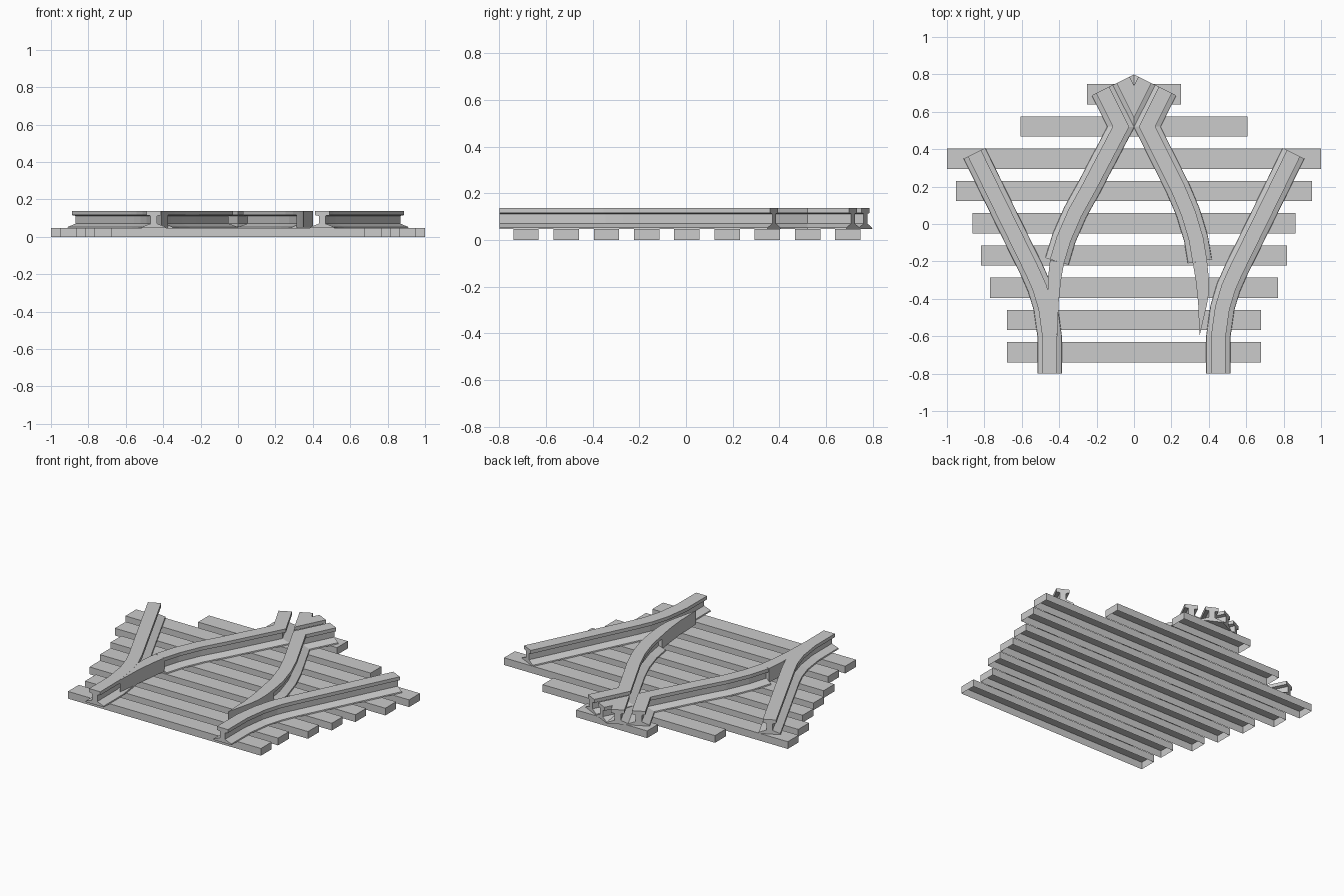
import bpy, bmesh
from mathutils import Vector

if "Cube" in bpy.data.objects:
    bpy.data.objects.remove(bpy.data.objects["Cube"])

def finish(name, bm):
    bmesh.ops.recalc_face_normals(bm, faces=bm.faces)
    me = bpy.data.meshes.new(name)
    bm.to_mesh(me)
    bm.free()
    ob = bpy.data.objects.new(name, me)
    bpy.context.collection.objects.link(ob)
    return ob

# Half of the rail cross-section: (offset, height), foot to head
HALF = [(0.065, 0.046), (0.063, 0.053), (0.018, 0.07), (0.018, 0.112), (0.039, 0.116), (0.039, 0.138)]
PROFILE = HALF + [(-x, z) for x, z in reversed(HALF)]

def rail_mesh(path):
    """Sweep the rail profile along a plan path with mitred corners."""
    bm = bmesh.new()
    pts = [Vector(p) for p in path]
    rings = []
    for i, p in enumerate(pts):
        a = (p - pts[i - 1]).normalized() if i else (pts[1] - p).normalized()
        b = (pts[i + 1] - p).normalized() if i < len(pts) - 1 else a
        t = (a + b).normalized()
        side = Vector((t.y, -t.x)) / t.dot(a)
        rings.append([bm.verts.new((p.x + side.x * o, p.y + side.y * o, z)) for o, z in PROFILE])
    n = len(PROFILE)
    for r, s in zip(rings, rings[1:]):
        for k in range(n):
            bm.faces.new((r[k], r[(k + 1) % n], s[(k + 1) % n], s[k]))
    bm.faces.new(rings[0])
    bm.faces.new(rings[-1])
    return bm

def prism(name, outline, z0, z1):
    bm = bmesh.new()
    face = bm.faces.new([bm.verts.new((x, y, z0)) for x, y in outline])
    ext = bmesh.ops.extrude_face_region(bm, geom=[face], use_keep_orig=True)
    bmesh.ops.translate(bm, vec=(0, 0, z1 - z0),
                        verts=[v for v in ext["geom"] if isinstance(v, bmesh.types.BMVert)])
    return finish(name, bm)

# Sleepers, open underneath
for i, w in enumerate([0.68, 0.68, 0.77, 0.818, 0.863, 0.953, 1.0, 0.608, 0.25]):
    bm = bmesh.new()
    bmesh.ops.create_cube(bm, size=1)
    bmesh.ops.scale(bm, vec=(2 * w, 0.109, 0.046), verts=bm.verts)
    bmesh.ops.translate(bm, vec=(0, -0.686 + 0.1725 * i, 0.023), verts=bm.verts)
    bm.normal_update()
    bmesh.ops.delete(bm, geom=[f for f in bm.faces if f.normal.z < -0.9], context='FACES_ONLY')
    # normals already face outward; keep them
    me = bpy.data.meshes.new("sleeper")
    bm.to_mesh(me)
    bm.free()
    bpy.context.collection.objects.link(bpy.data.objects.new("sleeper", me))

STOCK = [(0.45, -0.8), (0.451, -0.6), (0.472, -0.45), (0.505, -0.34), (0.54, -0.26), (0.853, 0.378)]
CLOSURE = [(0.352, -0.2), (0.332, -0.08), (0.29, 0.06), (0.235, 0.19), (0.07, 0.52), (0.168, 0.716)]
BLADE = [(0.35, -0.6), (0.39, -0.43), (0.4, -0.37), (0.4, -0.29), (0.39, -0.193),
         (0.314, -0.207), (0.33, -0.3), (0.343, -0.42)]

def shift(path):
    """Left side: the closed blade swings outward against its stock rail."""
    return [(-(x + 0.06 * min(1, max(0, (0.25 - y) / 0.45))), y) for x, y in path]

# Outer stock rails
finish("right_stock_rail", rail_mesh(STOCK))
finish("left_stock_rail", rail_mesh([(-x, y) for x, y in STOCK]))

# Inner closure rails with flared wings
finish("right_closure_rail", rail_mesh(CLOSURE))
finish("left_closure_rail", rail_mesh(shift(CLOSURE)))

# Solid tapered switch blades
prism("right_switch_blade", BLADE, 0.05, 0.138)
prism("left_switch_blade", shift(BLADE), 0.05, 0.1375)

# V-shaped crossing nose: two legs cut on the centre line
for name, s in (("crossing_nose_right", 1), ("crossing_nose_left", -1)):
    bm = rail_mesh([(-0.06 * s, 0.535), (0.058 * s, 0.77)])
    cut = bmesh.ops.bisect_plane(bm, geom=bm.verts[:] + bm.edges[:] + bm.faces[:],
                                 plane_co=(0, 0, 0), plane_no=(s, 0, 0), clear_inner=True)
    finish(name, bm)
